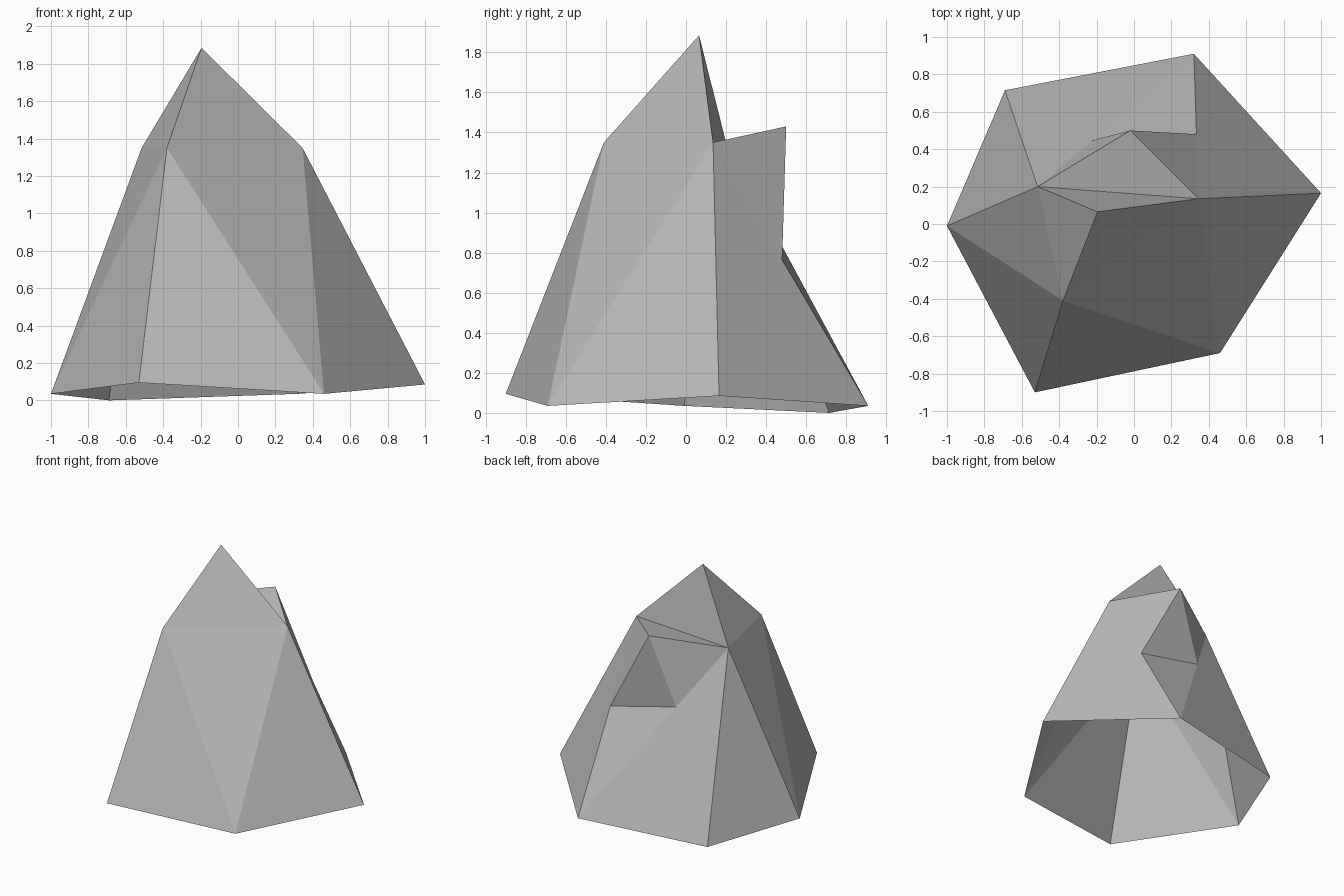
import bpy
import bmesh
from mathutils import Vector

# Remove the default object
default = bpy.data.objects.get("Cube")
if default:
    bpy.data.objects.remove(default, do_unlink=True)

# Single stone colour
stone = bpy.data.materials.new("stone_grey")
stone.use_nodes = True
grey = (0.5, 0.5, 0.5, 1)
stone.diffuse_color = grey
stone.node_tree.nodes["Principled BSDF"].inputs["Base Color"].default_value = grey

bm = bmesh.new()


def add_ring(points):
    return [bm.verts.new(point) for point in points]


def add_face(*corners):
    return bm.faces.new(corners)


def point_between(start, end, factor):
    return bm.verts.new(start.co.lerp(end.co, factor))


# Six-sided open foot, three shoulders and the peak
foot = add_ring([
    (-1, -0.01, 0.035), (-0.53, -0.9, 0.095), (0.46, -0.69, 0.035),
    (1, 0.165, 0.085), (0.32, 0.91, 0.035), (-0.69, 0.715, 0),
])
shoulders = add_ring([(-0.38, -0.41, 1.35), (0.345, 0.135, 1.35), (-0.515, 0.2, 1.35)])
front, left, right = shoulders
peak = bm.verts.new((-0.195, 0.065, 1.885))
back_foot = foot[4]

# Overhanging ledge at the back, and where it meets the slope
ledge_tip = bm.verts.new((-0.02, 0.5, 1.43))
ledge_left = point_between(left, back_foot, 0.445)
ledge_right = point_between(right, back_foot, 0.347)

# Cap faces around the peak
for i, shoulder in enumerate(shoulders):
    add_face(shoulder, shoulders[(i + 1) % 3], peak)

# Side slopes: two per shoulder, the back ones meeting the ledge
for i, shoulder in enumerate(shoulders):
    a, b, c = (foot[(2 * i + k) % 6] for k in range(3))
    if shoulder is left:
        add_face(a, b, left)
        add_face(b, c, ledge_left, left)
    elif shoulder is right:
        add_face(a, b, right, ledge_right)
        add_face(b, c, right)
    else:
        add_face(a, b, front)
        add_face(b, c, front)

# Downward-pointing slopes between the shoulders
add_face(foot[0], front, right)
add_face(foot[2], left, front)
add_face(back_foot, ledge_right, ledge_left)

# Ledge roof, sides and underside
add_face(left, ledge_tip, right)
add_face(left, ledge_left, ledge_tip)
add_face(ledge_left, ledge_right, ledge_tip)
add_face(ledge_right, right, ledge_tip)

# Face outward
bmesh.ops.recalc_face_normals(bm, faces=bm.faces[:])
bm.normal_update()
if sum((f.normal.z * f.calc_area() for f in bm.faces)) < 0:
    bmesh.ops.reverse_faces(bm, faces=bm.faces[:])

mesh = bpy.data.meshes.new("rock_shell")
bm.to_mesh(mesh)
bm.free()
mesh.materials.append(stone)
rock = bpy.data.objects.new("rock_shell", mesh)
bpy.context.collection.objects.link(rock)
